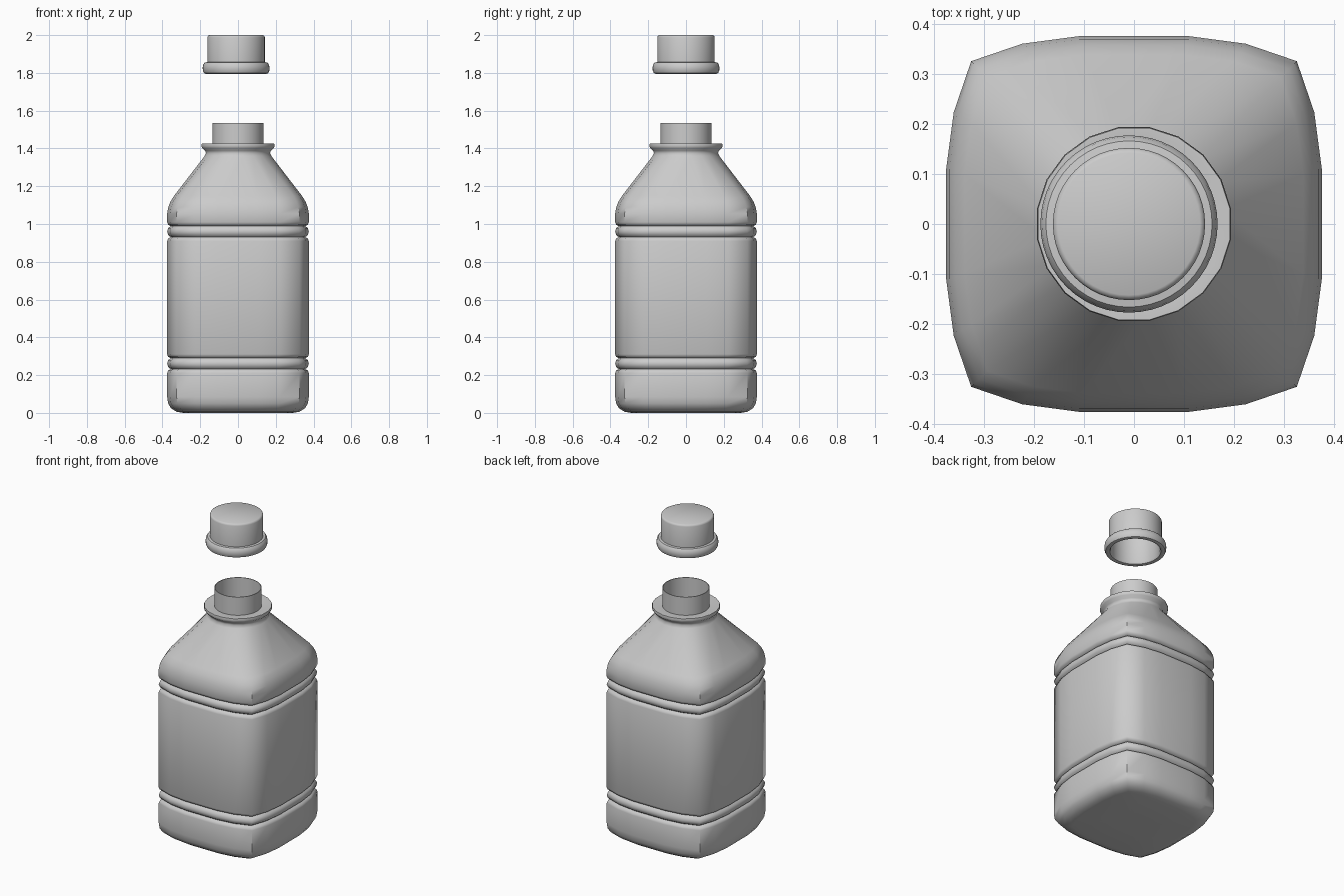
import bpy, bmesh, math

if "Cube" in bpy.data.objects:
    bpy.data.objects.remove(bpy.data.objects["Cube"])

# unit cross-sections: rounded square (20 points) and matching circle
SIDE = [(0.867, -0.867), (0.96, -0.595), (1.0, -0.295), (1.0, 0.295), (0.96, 0.595)]
SQUARE = []
for k in range(4):
    c, s = round(math.cos(k * math.pi / 2)), round(math.sin(k * math.pi / 2))
    SQUARE += [(c * x - s * y, s * x + c * y) for x, y in SIDE]


def circle(n):
    return [(math.cos(-math.pi / 4 + i * math.tau / n),
             math.sin(-math.pi / 4 + i * math.tau / n)) for i in range(n)]


def loft(name, rings, caps=(False, False), angle=40, x=0.0):
    """rings: list of (outline, radius, z), joined with quads."""
    bm = bmesh.new()
    loops = [[bm.verts.new((px * r, py * r, z)) for px, py in o] for o, r, z in rings]
    n = len(loops[0])
    for a, b in zip(loops, loops[1:]):
        for i in range(n):
            j = (i + 1) % n
            bm.faces.new((a[i], a[j], b[j], b[i]))
    if caps[0]:
        bm.faces.new(loops[0][::-1])
    if caps[1]:
        bm.faces.new(loops[-1])
    bm.normal_update()
    me = bpy.data.meshes.new(name)
    bm.to_mesh(me)
    bm.free()
    ob = bpy.data.objects.new(name, me)
    bpy.context.collection.objects.link(ob)
    ob.location.x = x
    bpy.ops.object.select_all(action='DESELECT')
    ob.select_set(True)
    bpy.context.view_layer.objects.active = ob
    bpy.ops.object.shade_smooth_by_angle(angle=math.radians(angle))
    return ob


def rib(z):
    """groove, raised bead, groove centred on height z"""
    return [(0.375, z - 0.05), (0.37, z - 0.036), (0.356, z - 0.029), (0.369, z - 0.019),
            (0.375, z), (0.369, z + 0.019), (0.356, z + 0.029), (0.37, z + 0.036), (0.375, z + 0.05)]


# body: square walls with two ribs, shoulder blending to a round flange
walls = [(0.05, 0.004), (0.29, 0.0), (0.325, 0.006), (0.355, 0.025), (0.37, 0.05), (0.375, 0.085)]
walls += rib(0.261) + rib(0.96)
walls += [(0.375, 1.055), (0.369, 1.09), (0.357, 1.12), (0.338, 1.15)]
flange = [(0.18, 1.358), (0.172, 1.375), (0.176, 1.388), (0.192, 1.402),
          (0.196, 1.413), (0.194, 1.425), (0.18, 1.425), (0.134, 1.42)]
ROUND = circle(20)
loft("bottle_body", [(SQUARE, r, z) for r, z in walls] + [(ROUND, r, z) for r, z in flange],
     caps=(True, False), angle=50)

# neck: thin open tube
C = circle(48)
loft("neck", [(C, r, z) for r, z in
              [(0.135, 1.41), (0.135, 1.535), (0.131, 1.535), (0.131, 1.41)]])

# cap: hollow, with rolled rim, hovering above the neck
cap = [(0.14, 1.985), (0.14, 1.81), (0.146, 1.799), (0.16, 1.795), (0.17, 1.799), (0.176, 1.812),
       (0.177, 1.828), (0.174, 1.844), (0.166, 1.855), (0.152, 1.857),
       (0.152, 1.988), (0.149, 1.996), (0.142, 2.0)]
loft("cap", [(C, r, z) for r, z in cap], caps=(True, True), x=-0.01)
